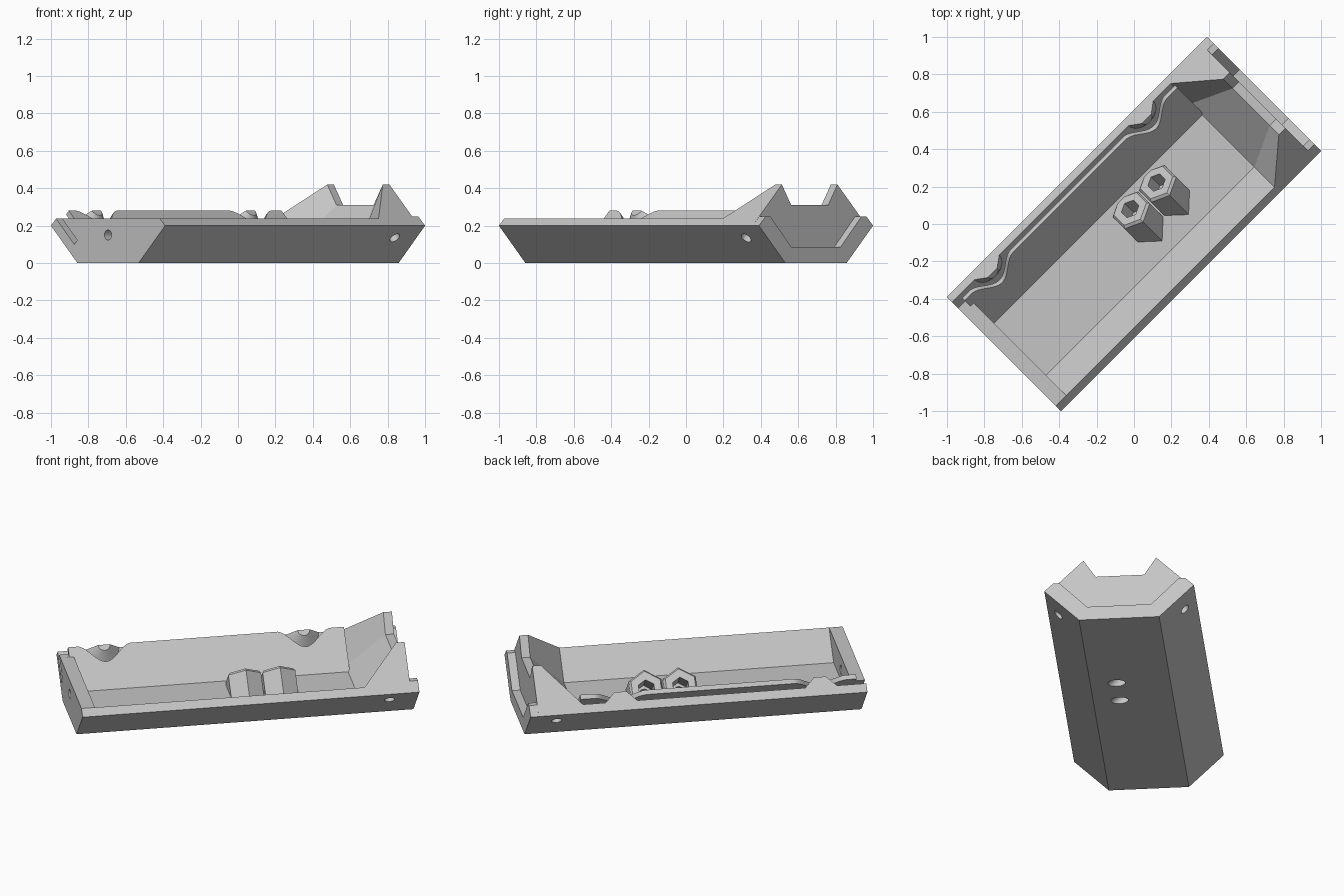
import bpy, bmesh, math
from mathutils import Matrix, Vector

cube = bpy.data.objects.get("Cube")
if cube:
    bpy.data.objects.remove(cube, do_unlink=True)

TURN = Matrix.Rotation(math.radians(45), 4, 'Z')   # tray lies diagonally
END = 0.983                                        # half length
RIM = 0.63                                         # rim plane: y + z
NOTCHES = (-0.72, 0.445)
R2 = math.sqrt(2)

grey = bpy.data.materials.new("plain_grey")
grey.use_nodes = True
COLOUR = (0.56, 0.56, 0.56, 1)
grey.diffuse_color = COLOUR
grey.node_tree.nodes["Principled BSDF"].inputs["Base Color"].default_value = COLOUR


def skin(name, rings):
    """Solid skinned through rings of equal point count."""
    bm = bmesh.new()
    loops = [[bm.verts.new(TURN @ Vector(p)) for p in ring] for ring in rings]
    n = len(loops[0])
    for a, b in zip(loops, loops[1:]):
        for i in range(n):
            j = (i + 1) % n
            bm.faces.new((a[i], a[j], b[j], b[i]))
    bm.faces.new(loops[0])
    bm.faces.new(loops[-1])
    bmesh.ops.recalc_face_normals(bm, faces=bm.faces)
    mesh = bpy.data.meshes.new(name)
    bm.to_mesh(mesh)
    bm.free()
    mesh.materials.append(grey)
    ob = bpy.data.objects.new(name, mesh)
    bpy.context.collection.objects.link(ob)
    return ob


def loft(name, *sections):
    """Cross-sections in (y, z), each placed at an x."""
    return skin(name, [[(x, y, z) for y, z in prof] for x, prof in sections])


def mirrored(half):
    return half + [(-y, z) for y, z in reversed(half)]


def rod(name, start, end, radius, sides=24, stretch=1.0):
    start, end = Vector(start), Vector(end)
    axis = (end - start).normalized()
    side = Vector((1, 0, 0)) if abs(axis.x) < 0.5 else Vector((0, 1, 0))
    up = axis.cross(side)
    turn = math.pi / sides
    rings = []
    for c in (start, end):
        rings.append([c + radius * (math.cos(t) * side + stretch * math.sin(t) * up)
                      for t in (turn * (2 * i + 1) for i in range(sides))])
    return skin(name, rings)


def cut(target, cutters):
    for c in cutters:
        c.hide_render = True
        mod = target.modifiers.new("cut", 'BOOLEAN')
        mod.operation, mod.solver, mod.object = 'DIFFERENCE', 'EXACT', c
        bpy.context.view_layer.objects.active = target
        bpy.ops.object.modifier_apply(modifier=mod.name)


def on_wall(x, depth, w):
    """Point at a depth below the rim plane, on the back-wall layer y - z = w."""
    s = RIM - depth * R2
    return (x, (s + w) / 2, (s - w) / 2)


# Trough with a springy inner lip behind a groove on the back wall
base = [(0.231, 0), (0.4315, 0.2)]
trough = loft("trough", *[(x, [(-0.231, 0)] + base + [
    (0.3925, 0.2375), (0.255, 0.1), (0.2325, 0.1225), (0.37, 0.26), (0.35, 0.28),
    (0.155, 0.085), (-0.24, 0.085), (-0.3925, 0.2375), (-0.4315, 0.2)])
    for x in (-END, 0.68)])

# Low end wall
end_wall = loft("end_wall", *[(x, [
    (-0.24, 0.08), (-0.3925, 0.2375), (0.345, 0.2375), (0.19, 0.08)])
    for x in (-END, -0.904)])

# Raised end: sloped funnel, notched plate and outer collar
low = mirrored(base + [(0.3925, 0.2375), (0.24, 0.085)])
high = mirrored(base + [(0.21, 0.42), (0.14, 0.31)])
collar = mirrored(base + [(0.38, 0.25), (0.345, 0.25), (0.185, 0.085)])
funnel = loft("funnel_end", (0.67, low), (0.885, high), (0.935, high))
loft("end_collar", (0.935, collar), (END, collar))

# Half-cone nubs standing in the lip notches
for k, cx in enumerate(NOTCHES):
    arc = [math.pi * i / 16 for i in range(17)]
    skin("lip_nub_%d" % (k + 1), [
        [on_wall(cx + r * math.cos(t), r * math.sin(t), w) for t in arc]
        for r, w in ((0.1, 0.165), (0.035, 0.07))])

# Slanted hexagonal sockets
sockets, socket_cutters = [], []
for k, x in enumerate((0.042, 0.242)):
    def slant(s, e, dx):
        return (x + dx, -0.08 + (s - e) / R2, (s + e) / R2)

    def hexagon(r):
        return [(r * math.sin(i * math.pi / 3), 1.13 * r * math.cos(i * math.pi / 3))
                for i in range(6)]
    foot = [slant(0.04 * R2 - e, e, dx) for dx, e in hexagon(0.11)]
    neck = [slant(0.2, e, dx) for dx, e in hexagon(0.11)]
    top = [slant(0.215, e, dx) for dx, e in hexagon(0.098)]
    sockets.append(skin("hex_socket_%d" % (k + 1), [foot, neck, top]))
    socket_cutters.append((
        rod("bore_cutter", slant(-0.12, 0, 0), slant(0.3, 0, 0), 0.036),
        skin("hex_cutter", [[slant(s, e, dx) for dx, e in hexagon(0.052)]
                            for s in (0.12, 0.3)])))

# Bell-shaped notches in the lip, and the trim at its outer end
cutters = []
for cx in NOTCHES:
    steps = [i / 12 for i in range(-12, 13)]
    outline = [(cx + 0.16 * t, 0.052 * (1 + math.cos(math.pi * t)) - 0.001) for t in steps]
    outline += [(cx + 0.16, -0.05), (cx - 0.16, -0.05)]
    cutters.append(skin("notch_cutter", [
        [on_wall(px, d, w) for px, d in outline] for w in (0.0, 0.14)]))
cutters.append(loft("lip_trim", *[(x, [(0.2, 0.2376), (0.39, 0.2376), (0.39, 0.4), (0.2, 0.4)])
                                  for x in (-1.1, -0.93)]))

# Pin holes through the end wall and the sloped sides
end_hole = rod("end_hole_cutter", (-1.1, 0, 0.15), (-0.8, 0, 0.15), 0.027)
side_holes = [rod("side_hole_cutter", (0.82, s * 0.42, 0.08), (0.82, s * 0.28, 0.22), 0.03)
              for s in (-1, 1)]

bores = [c for pair in socket_cutters for c in pair]
cut(trough, cutters + bores + [end_hole])
cut(end_wall, [end_hole])
cut(funnel, side_holes)
for socket, pair in zip(sockets, socket_cutters):
    cut(socket, pair)
for c in cutters + bores + side_holes + [end_hole]:
    bpy.data.objects.remove(c, do_unlink=True)

# Smooth the round surfaces, keep the edges sharp
bpy.ops.object.select_all(action='DESELECT')
for ob in bpy.context.collection.objects:
    if ob.type == 'MESH':
        ob.select_set(True)
        bpy.context.view_layer.objects.active = ob
bpy.ops.object.shade_smooth_by_angle(angle=math.radians(30))
